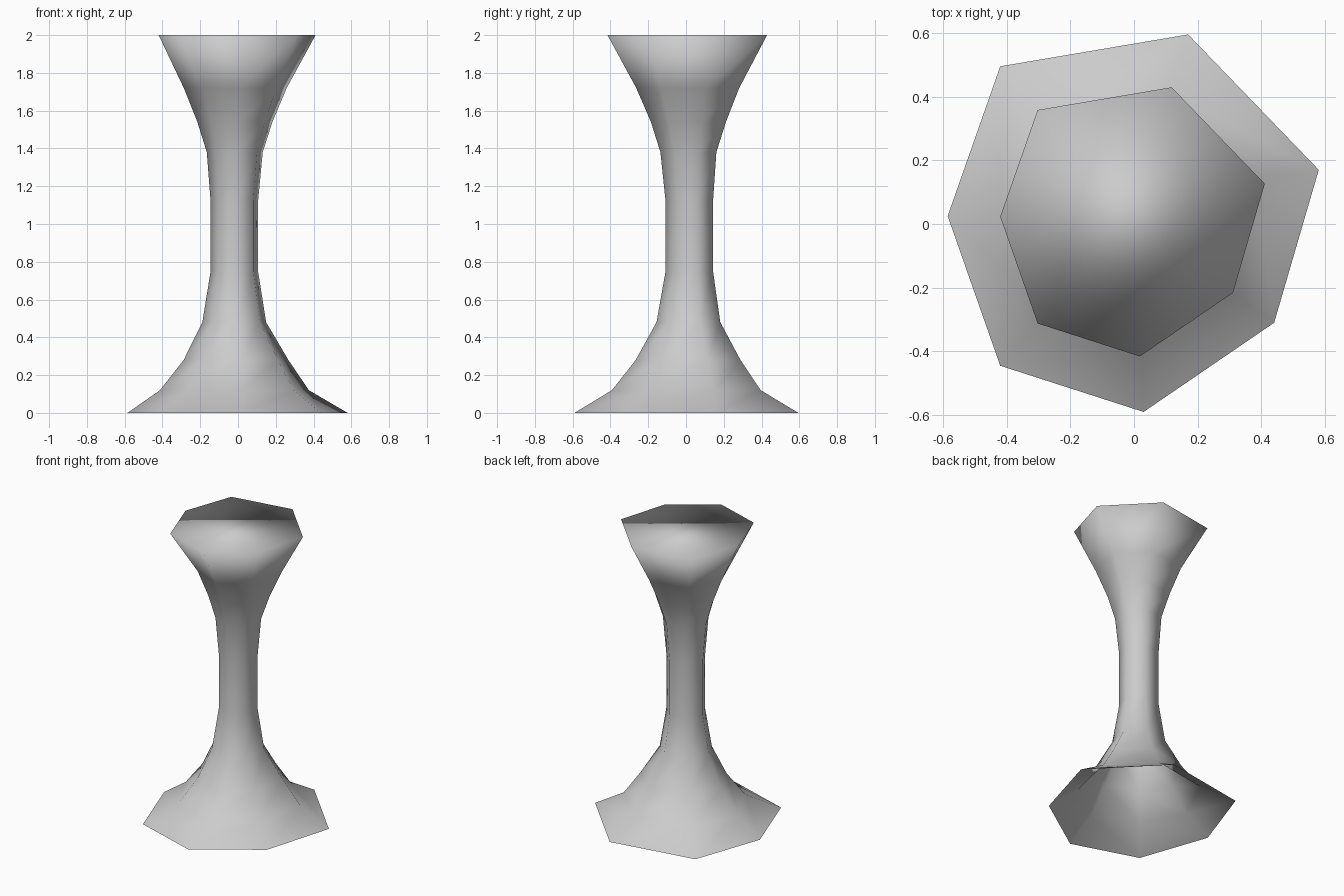
import bpy
import bmesh

cube = bpy.data.objects.get("Cube")
if cube:
    bpy.data.objects.remove(cube, do_unlink=True)

# Plain grey material
GREY = (0.6, 0.6, 0.6, 1.0)
grey = bpy.data.materials.new("grey")
grey.use_nodes = True
grey.diffuse_color = GREY
grey.node_tree.nodes["Principled BSDF"].inputs["Base Color"].default_value = GREY

# Irregular seven-sided outlines, counter-clockwise: foot and rim, then shaft
END = [(0.58, 0.17), (0.17, 0.595), (-0.42, 0.495), (-0.585, 0.025),
       (-0.42, -0.445), (0.03, -0.59), (0.44, -0.31)]
SHAFT = [(0.6, 0.22), (0.22, 0.595), (-0.37, 0.495), (-0.585, 0.025),
         (-0.37, -0.4), (0.07, -0.59), (0.48, -0.31)]

# Outline, height, scale, centre offset in x and y
SECTIONS = [(END, 0.0, 1.0, 0.0, 0.0),
            (SHAFT, 0.12, 0.665, -0.024, 0.0),
            (SHAFT, 0.28, 0.468, -0.014, 0.01),
            (SHAFT, 0.48, 0.285, -0.022, 0.012),
            (SHAFT, 0.75, 0.212, -0.021, 0.017),
            (SHAFT, 1.12, 0.212, -0.021, 0.017),
            (SHAFT, 1.38, 0.25, -0.019, 0.012),
            (SHAFT, 1.54, 0.335, -0.019, 0.012),
            (SHAFT, 1.72, 0.46, -0.018, 0.008),
            (END, 2.0, 0.713, -0.003, 0.005)]

# Flared pedestal: stacked rings, flat top, hollow open foot
bm = bmesh.new()
rings = [[bm.verts.new((x * k + cx, y * k + cy, z)) for x, y in outline]
         for outline, z, k, cx, cy in SECTIONS]
sides = len(END)
for low, high in zip(rings, rings[1:]):
    for i in range(sides):
        j = (i + 1) % sides
        bm.faces.new((low[i], low[j], high[j], high[i]))
bm.faces.new(rings[-1])
for face in bm.faces:
    face.smooth = True

mesh = bpy.data.meshes.new("pedestal")
bm.to_mesh(mesh)
bm.free()
mesh.materials.append(grey)
pedestal = bpy.data.objects.new("pedestal", mesh)
bpy.context.collection.objects.link(pedestal)
